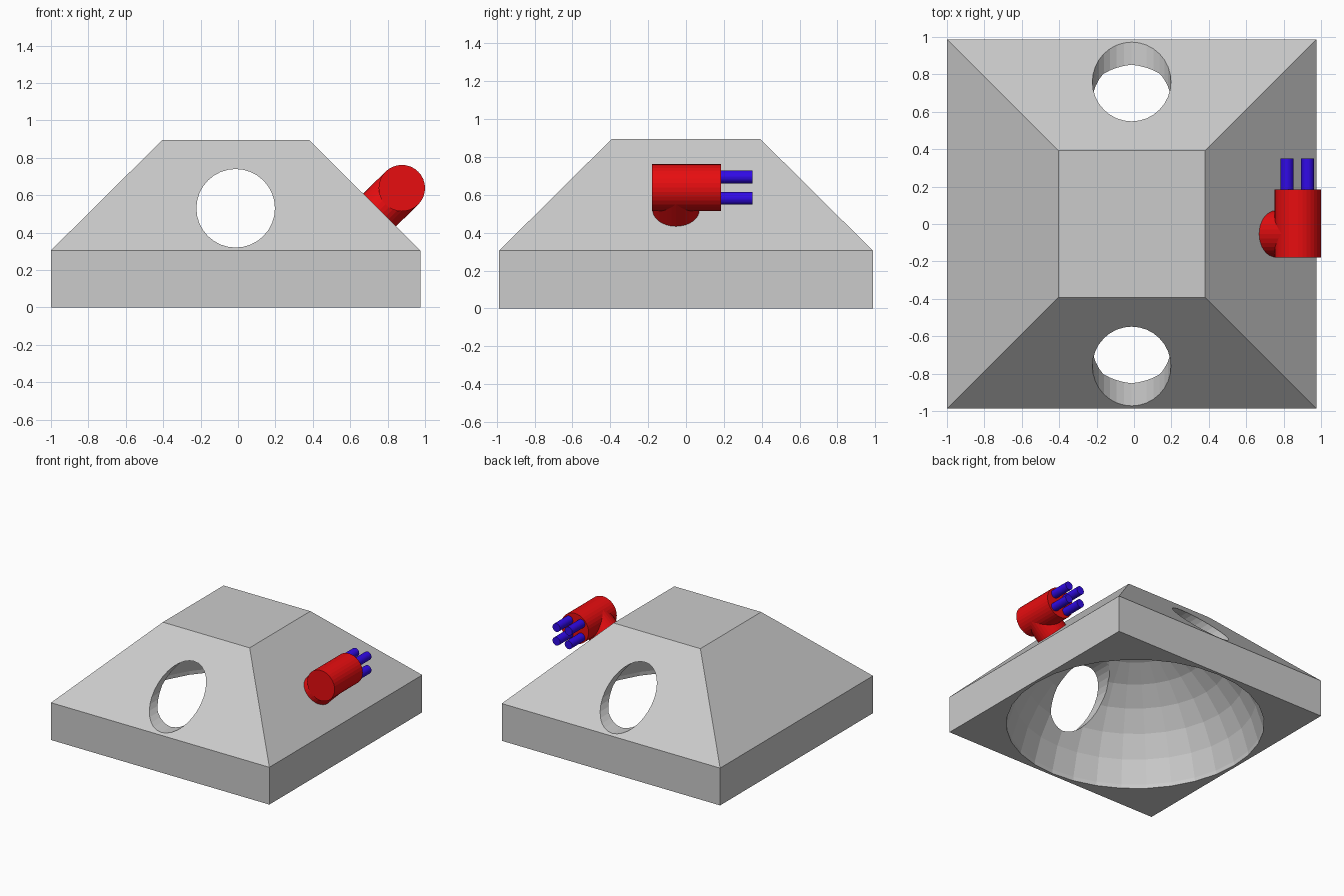
import bpy, bmesh, math
from mathutils import Vector

if "Cube" in bpy.data.objects:
    bpy.data.objects.remove(bpy.data.objects["Cube"])

CX = -0.0125          # centre of the body in x


def material(name, rgb):
    m = bpy.data.materials.new(name)
    m.diffuse_color = (*rgb, 1)
    m.use_nodes = True
    m.node_tree.nodes["Principled BSDF"].inputs["Base Color"].default_value = m.diffuse_color
    return m


def cylinder(name, start, end, radius, mat=None, sides=32):
    a, b = Vector(start), Vector(end)
    bpy.ops.mesh.primitive_cylinder_add(vertices=sides, radius=radius,
                                        depth=(b - a).length, location=(a + b) / 2)
    ob = bpy.context.object
    ob.name = name
    ob.rotation_euler = (b - a).to_track_quat('Z', 'Y').to_euler()
    if mat:
        ob.data.materials.append(mat)
    return ob


def cut(target, cutter):
    cutter.hide_render = True
    mod = target.modifiers.new("cut", 'BOOLEAN')
    mod.operation = 'DIFFERENCE'
    mod.solver = 'EXACT'
    mod.object = cutter
    bpy.context.view_layer.objects.active = target
    bpy.ops.object.modifier_apply(modifier=mod.name)
    bpy.data.objects.remove(cutter)


# Body: square block with a sloped upper part
bm = bmesh.new()
rings = []
for half, z in ((0.9875, 0), (0.9875, 0.305), (0.3925, 0.895)):
    rings.append([bm.verts.new((CX + sx * half, sy * half, z))
                  for sx, sy in ((-1, -1), (1, -1), (1, 1), (-1, 1))])
for lo, hi in zip(rings, rings[1:]):
    for i in range(4):
        j = (i + 1) % 4
        bm.faces.new((lo[i], lo[j], hi[j], hi[i]))
bm.faces.new(rings[0][::-1])
bm.faces.new(rings[-1])
mesh = bpy.data.meshes.new("body")
bm.to_mesh(mesh)
bm.free()
body = bpy.data.objects.new("body", mesh)
bpy.context.collection.objects.link(body)

# Domed hollow underneath
bpy.ops.mesh.primitive_uv_sphere_add(segments=32, ring_count=16, radius=0.982,
                                     location=(CX, 0, -0.16))
cut(body, bpy.context.object)

# Round opening from front to back
cut(body, cylinder("opening_cutter", (CX, -1.3, 0.53), (CX, 1.3, 0.53), 0.21))

# Side fitting: stem standing on the slope, with a barrel across it
red = material("red", (0.8, 0.004, 0.005))
blue = material("blue", (0.03, 0.003, 0.8))
HX, HZ = 0.876, 0.638
cylinder("stem", (0.755, -0.053, 0.519), (HX, -0.053, HZ), 0.124, red)
cylinder("barrel", (HX, -0.18, HZ), (HX, 0.184, HZ), 0.124, red)

# Four prongs on the barrel end
for sx in (-1, 1):
    for sz in (-1, 1):
        x, z = HX - 0.003 + sx * 0.055, HZ + sz * 0.056
        cylinder("prong", (x, 0.17, z), (x, 0.35, z), 0.034, blue)
